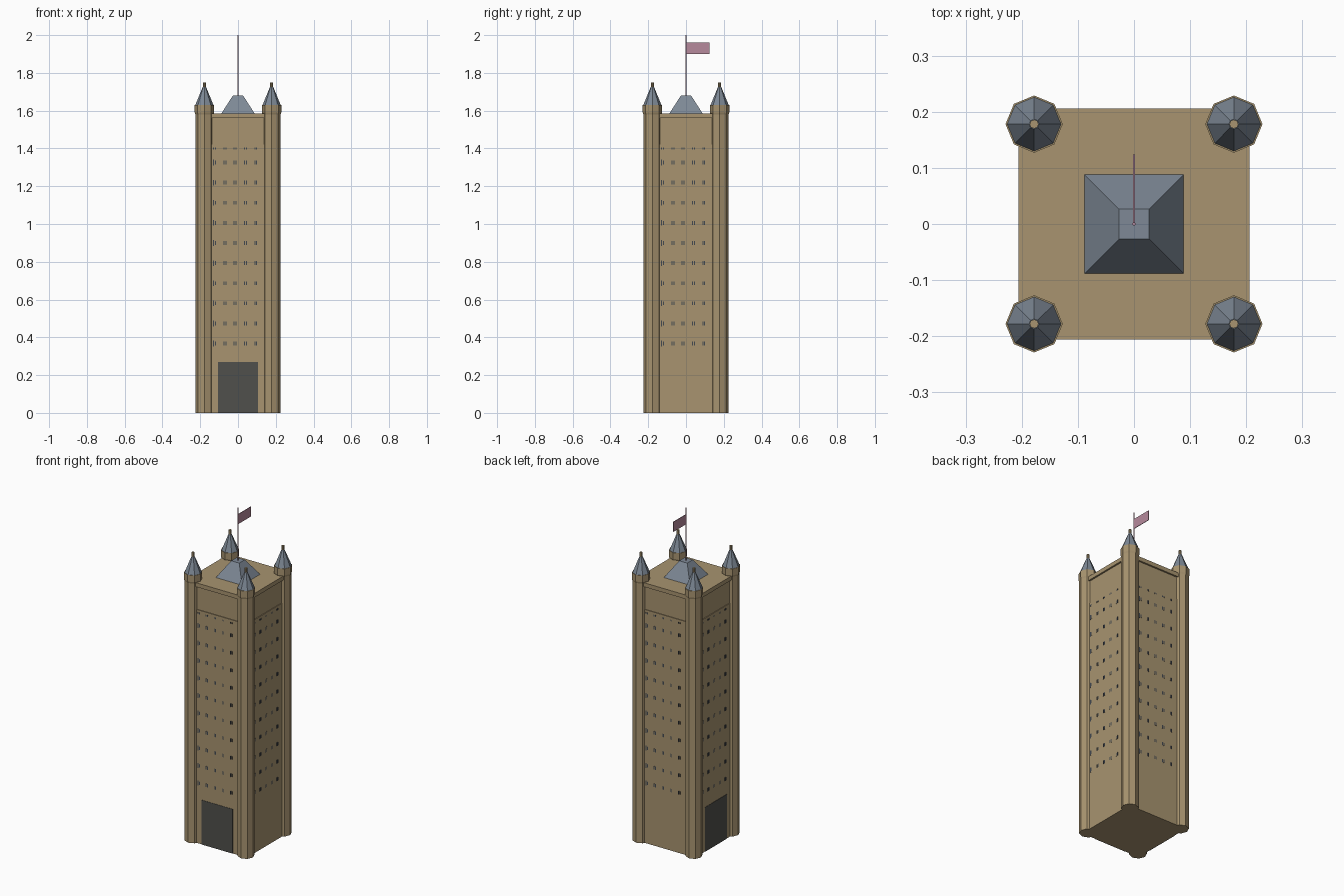
import bpy
import bmesh
from math import pi, sin, cos
from mathutils import Matrix, Vector

cube = bpy.data.objects.get("Cube")
if cube:
    bpy.data.objects.remove(cube, do_unlink=True)


def material(name, rgb):
    m = bpy.data.materials.new(name)
    m.use_nodes = True
    linear = [((c / 255 + 0.055) / 1.055) ** 2.4 for c in rgb] + [1]
    m.diffuse_color = linear
    m.node_tree.nodes["Principled BSDF"].inputs["Base Color"].default_value = linear
    return m


STONE = material("tan stone", (168, 148, 112))
SLATE = material("blue grey slate", (126, 137, 150))
DOOR = material("charcoal", (80, 80, 76))
GLASS = material("dark window", (66, 72, 80))
FLAG = material("dusty pink", (182, 138, 156))


def finish(name, bm, mat):
    bmesh.ops.recalc_face_normals(bm, faces=bm.faces)
    mesh = bpy.data.meshes.new(name)
    bm.to_mesh(mesh)
    bm.free()
    mesh.materials.append(mat)
    ob = bpy.data.objects.new(name, mesh)
    bpy.context.collection.objects.link(ob)
    return ob


def add_box(bm, low, high, turn=Matrix()):
    low, high = Vector(low), Vector(high)
    place = Matrix.Translation((low + high) / 2) @ Matrix.Diagonal((*(high - low), 1))
    bmesh.ops.create_cube(bm, size=1, matrix=turn @ place)


def box(name, low, high, mat, turn=Matrix()):
    bm = bmesh.new()
    add_box(bm, low, high, turn)
    return finish(name, bm, mat)


def lathe(name, profile, sides, mat, centre=(0, 0), spin=0.0):
    """Stack flat-sided rings of (radius, height) and cap both ends."""
    bm = bmesh.new()
    rings = []
    for r, z in profile:
        angles = [spin + 2 * pi * i / sides for i in range(sides)]
        rings.append([bm.verts.new((centre[0] + r * cos(a), centre[1] + r * sin(a), z))
                      for a in angles])
    for a, b in zip(rings, rings[1:]):
        for i in range(sides):
            j = (i + 1) % sides
            bm.faces.new((a[i], a[j], b[j], b[i]))
    bm.faces.new(rings[0])
    bm.faces.new(rings[-1])
    return finish(name, bm, mat)


# Square shaft: main body, slightly recessed upper storey, overhanging roof slab
WALL = 0.2
box("tower_body", (-WALL, -WALL, 0), (WALL, WALL, 1.42), STONE)
box("upper_storey", (-0.196, -0.196, 1.42), (0.196, 0.196, 1.56), STONE)
box("roof_slab", (-0.206, -0.206, 1.56), (0.206, 0.206, 1.585), STONE)

# Four octagonal corner turrets with collars, spires and finials
for sx, side in ((-1, "right"), (1, "left")):
    for sy, end in ((-1, "front"), (1, "back")):
        spot = (0.178 * sx, 0.178 * sy)
        tag = end + "_" + side
        lathe(tag + "_turret", [(0.048, 0), (0.048, 1.58), (0.051, 1.59), (0.051, 1.63)],
              8, STONE, spot)
        lathe(tag + "_spire", [(0.048, 1.63), (0.009, 1.725)], 8, SLATE, spot)
        lathe(tag + "_finial", [(0.008, 1.715), (0.008, 1.75)], 8, STONE, spot)

# Truncated pyramid roof
root2 = 2 ** 0.5
lathe("central_roof", [(0.088 * root2, 1.585), (0.027 * root2, 1.68)], 4, SLATE, spin=pi / 4)

# Flagpole and flag
lathe("flagpole", [(0.0035, 1.68), (0.0035, 2.0)], 6, FLAG)
box("flag", (-0.0015, 0, 1.9), (0.0015, 0.124, 1.96), FLAG)

# Doorways on the front and the right wall
for name, angle in (("front_door", 0), ("right_door", -pi / 2)):
    box(name, (-0.105, -WALL - 0.002, 0), (0.105, -WALL + 0.002, 0.27), DOOR,
        Matrix.Rotation(angle, 4, "Z"))

# Rows of paired slit windows, repeated around the four walls
heights = [0.367 + 0.1065 * i for i in range(10)]
for k, wall in enumerate(("front", "left", "back", "right")):
    turn = Matrix.Rotation(k * pi / 2, 4, "Z")
    bm = bmesh.new()
    for col in range(5):
        x = -0.124 + 0.0545 * col
        for z in heights + [1.4]:
            half = 0.005 if z == 1.4 else 0.015 if col == 0 else 0.01
            for dx, h in ((-0.005, half), (0.005, min(half, 0.01))):
                add_box(bm, (x + dx - 0.0025, -WALL - 0.001, z - h),
                        (x + dx + 0.0025, -WALL + 0.001, z + h), turn)
    finish(wall + "_windows", bm, GLASS)
